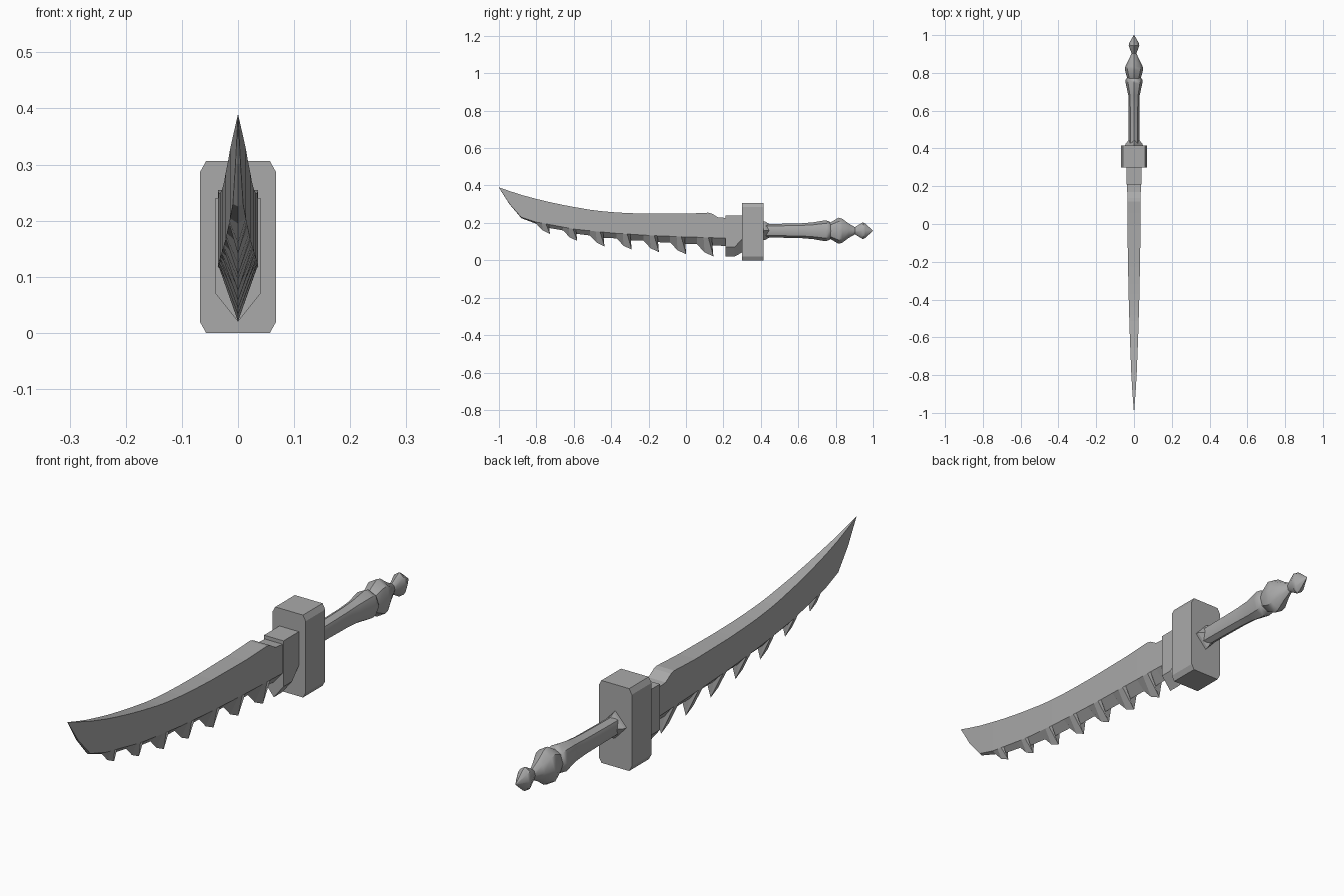
import bpy, bmesh, math

cube = bpy.data.objects.get("Cube")
if cube:
    bpy.data.objects.remove(cube)

steel = bpy.data.materials.new("grey_steel")
steel.use_nodes = True
grey = (0.4, 0.4, 0.4, 1)
steel.diffuse_color = grey
steel.node_tree.nodes["Principled BSDF"].inputs["Base Color"].default_value = grey


def loft(name, rings, smooth=None):
    """Skin a list of closed cross-sections and cap both ends."""
    bm = bmesh.new()
    loops = [[bm.verts.new(p) for p in ring] for ring in rings]
    n = len(loops[0])
    for a, b in zip(loops, loops[1:]):
        for i in range(n):
            j = (i + 1) % n
            bm.faces.new((a[i], a[j], b[j], b[i]))
    bm.faces.new(loops[0])
    bm.faces.new(loops[-1])
    bmesh.ops.remove_doubles(bm, verts=bm.verts, dist=0.0002)
    bmesh.ops.recalc_face_normals(bm, faces=bm.faces)
    mesh = bpy.data.meshes.new(name)
    bm.to_mesh(mesh)
    bm.free()
    obj = bpy.data.objects.new(name, mesh)
    bpy.context.collection.objects.link(obj)
    mesh.materials.append(steel)
    if smooth:
        bpy.ops.object.select_all(action='DESELECT')
        obj.select_set(True)
        bpy.context.view_layer.objects.active = obj
        bpy.ops.object.shade_smooth_by_angle(angle=math.radians(smooth))
    return obj


def at(curve, y):
    """Linear interpolation along a list of (y, value) points."""
    if y <= curve[0][0]:
        return curve[0][1]
    for (a, u), (b, v) in zip(curve, curve[1:]):
        if y <= b:
            return u + (v - u) * (y - a) / (b - a)
    return curve[-1][1]


# Blade: spine, bevel line, cutting edge and half thickness along its length
spine = [(-1, .39), (-.9, .355), (-.8, .328), (-.7, .304), (-.6, .285), (-.5, .268),
         (-.4, .257), (-.3, .252), (-.2, .249), (0, .249), (.13, .255), (.17, .23), (.23, .225)]
bevel = [(-1, .389), (-.944, .302), (-.88, .23), (-.805, .205), (-.6, .167), (-.4, .146),
         (-.2, .133), (0, .125), (.23, .118)]
edge = [(-.8, .195), (-.65, .158), (-.5, .13), (-.3, .11), (0, .09), (.23, .075)]
half = [(-1, .0), (-.9, .008), (-.8, .014), (-.6, .022), (-.4, .028), (-.2, .032), (0, .035), (.23, .036)]

# Each station: position on the blade, then position and height of the edge
stations = [(-1, -1, .388), (-.944, -.944, .3), (-.88, -.88, .225)]
for i in range(7):
    y = -.8 + i * .143
    s = .85 + i * .03
    r = at(edge, y)
    stations += [(y, y, r),
                 (y + .035 * s, y + .04 * s, r - .042 * s),
                 (y + .06 * s, y + .086 * s, r - .064 * s),
                 (y + .078 * s, y + .066 * s, at(edge, y + .066) - .004)]
stations += [(y, y, at(edge, y)) for y in (.17, .23)]
rings = []
for y, ey, ez in stations:
    w = at(half, y)
    top, mid = at(spine, y), at(bevel, y)
    rings.append([(w, y, top), (w, y, mid), (0, ey, ez), (-w, y, mid), (-w, y, top)])
loft("blade", rings)

# Collar between blade and guard
loft("collar", [[(.04, y, .24), (.04, y, mid), (0, y, low), (-.04, y, mid), (-.04, y, .24)]
                for y, mid, low in ((.21, .07, .02), (.26, .07, .02), (.305, .12, .045))])

# Guard: upright block with cut corners
corners = [(.057, 0), (.068, .02), (.068, .286), (.057, .306)]
outline = corners + [(-x, z) for x, z in reversed(corners)]
loft("guard", [[(x, y, z) for x, z in outline] for y in (.3, .415)])


def turned(name, profile, sides, smooth=None):
    """Oval turned part along y: profile of (y, half width, half height)."""
    loft(name, [[(w * math.cos(t), y, .158 + h * math.sin(t))
                 for t in (math.tau * k / sides for k in range(sides))]
                for y, w, h in profile], smooth)


# Grip parts
turned("grip_base", [(.41, .048, .052), (.425, .045, .048), (.445, .027, .036)], 4)
turned("grip", [(.41, .028, .036), (.5, .028, .037), (.62, .028, .04), (.68, .03, .045),
                (.745, .044, .056), (.765, .044, .05), (.775, .036, .04)], 8, 40)
turned("pommel", [(.76, .034, .04), (.775, .037, .046), (.815, .048, .07), (.835, .046, .064),
                  (.87, .028, .038), (.905, .012, .018)], 8, 40)
turned("pommel_tip", [(.9, .012, .018), (.945, .028, .045), (.958, .026, .038), (1, .001, .001)], 8, 40)
